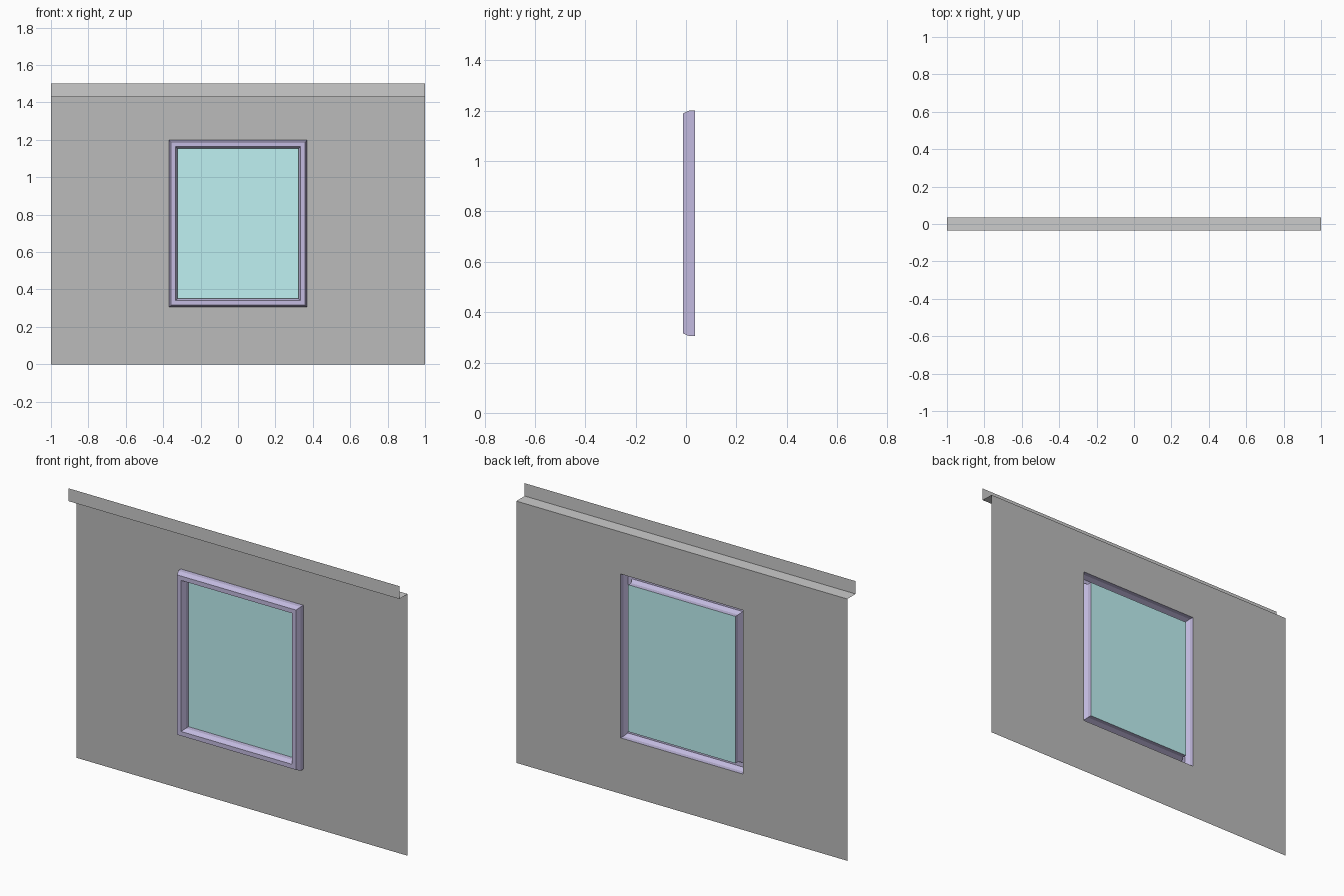
import bpy, bmesh

if "Cube" in bpy.data.objects:
    bpy.data.objects.remove(bpy.data.objects["Cube"])

WALL_Y, LIP_Y = 0.036, -0.036      # wall plane and front upstand plane
WALL_TOP, LIP_TOP = 1.43, 1.5
HOLE = (0.37, 0.305, 1.2)          # half width, bottom, top


def material(name, rgb):
    mat = bpy.data.materials.new(name)
    mat.diffuse_color = (*rgb, 1)
    mat.use_nodes = True
    mat.node_tree.nodes["Principled BSDF"].inputs["Base Color"].default_value = mat.diffuse_color
    return mat


def rect(inset, y):
    """Corners of the window outline, inset evenly, at depth y."""
    w, b, t = HOLE[0] - inset, HOLE[1] + inset, HOLE[2] - inset
    return [(-w, y, b), (w, y, b), (w, y, t), (-w, y, t)]


def build(name, loops, closed=True, mat=None):
    """Skin quads between successive loops; a lone loop becomes one face."""
    bm = bmesh.new()
    rows = [[bm.verts.new(p) for p in loop] for loop in loops]
    if len(rows) == 1:
        bm.faces.new(rows[0])
    for a, b in zip(rows, rows[1:]):
        n = len(a)
        for i in range(n if closed else n - 1):
            j = (i + 1) % n
            bm.faces.new((a[i], a[j], b[j], b[i]))
    mesh = bpy.data.meshes.new(name)
    bm.to_mesh(mesh)
    bm.free()
    obj = bpy.data.objects.new(name, mesh)
    bpy.context.collection.objects.link(obj)
    if mat:
        mesh.materials.append(mat)
    return obj


wall_grey = material("wall_grey", (0.5, 0.5, 0.5))
purple = material("frame_purple", (0.55, 0.5, 0.75))
cyan = material("glass_cyan", (0.52, 0.88, 0.89))

# Wall sheet with the window opening
outer = [(-1, WALL_Y, 0), (1, WALL_Y, 0), (1, WALL_Y, WALL_TOP), (-1, WALL_Y, WALL_TOP)]
build("wall_panel", [outer, rect(0, WALL_Y)], mat=wall_grey)

# Top ledge: shelf stepping forward, then an upstand
ledge = [(LIP_Y, LIP_TOP), (LIP_Y, WALL_TOP), (WALL_Y, WALL_TOP)]
build("top_ledge", [[(x, y, z) for y, z in ledge] for x in (1, -1)], closed=False)

# Window frame: chamfered channel, open at the back, mitred at the corners
profile = [(0, WALL_Y), (0, 0.012), (0.011, -0.012),
           (0.035, -0.012), (0.046, 0.012), (0.046, WALL_Y)]
build("window_frame", [rect(i, y) for i, y in profile], mat=purple)

# Glass pane flush with the wall
build("window_glass", [rect(0.046, WALL_Y)], mat=cyan)
